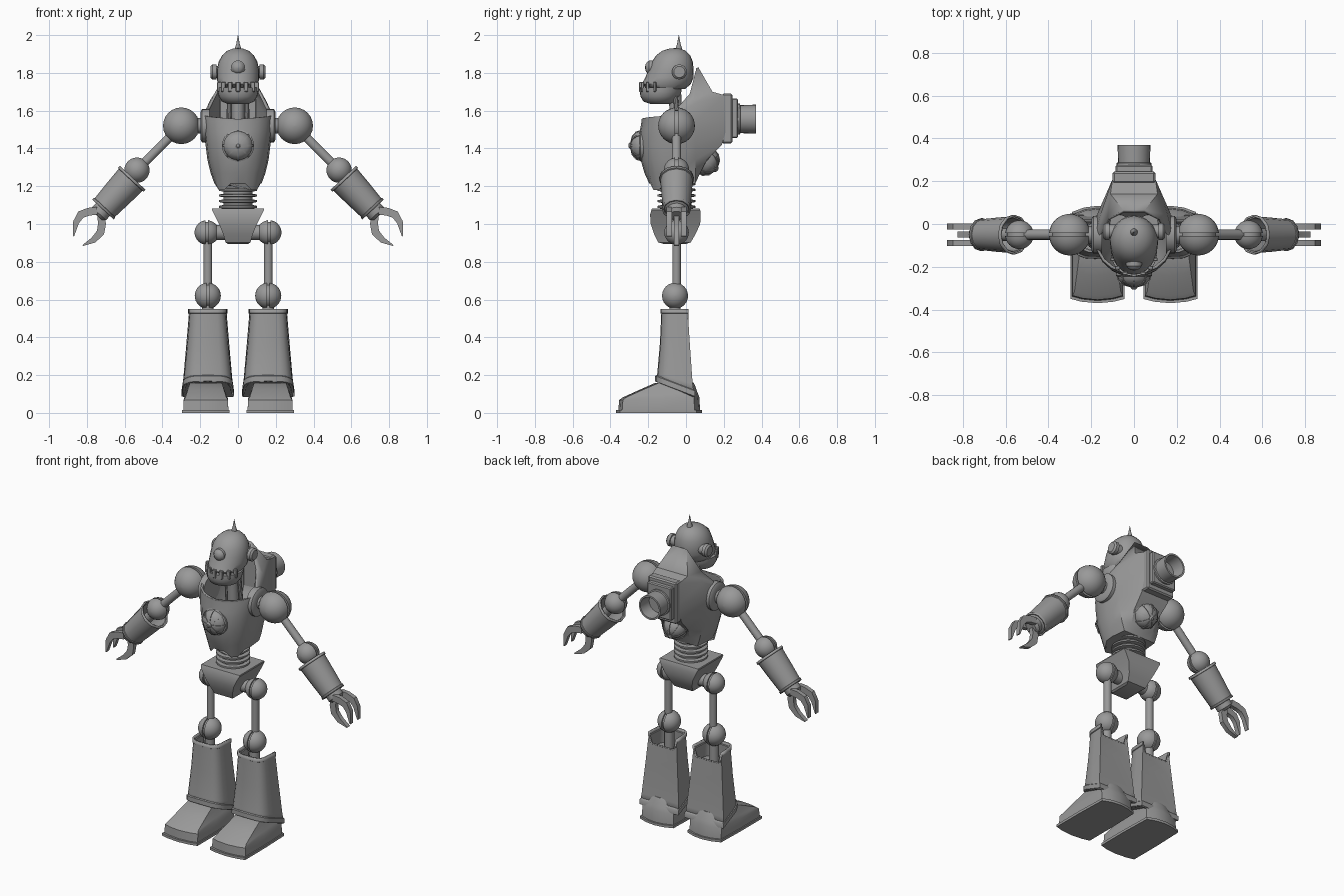
import bpy, bmesh, math
from mathutils import Vector

if "Cube" in bpy.data.objects:
    bpy.data.objects.remove(bpy.data.objects["Cube"])

metal = bpy.data.materials.new("grey metal")
metal.diffuse_color = (0.32, 0.32, 0.32, 1)
metal.use_nodes = True
metal.node_tree.nodes["Principled BSDF"].inputs["Base Color"].default_value = metal.diffuse_color


def finish(name, bm, wall=0, angle=35):
    bmesh.ops.remove_doubles(bm, verts=bm.verts, dist=1e-5)
    bmesh.ops.recalc_face_normals(bm, faces=bm.faces)
    me = bpy.data.meshes.new(name)
    bm.to_mesh(me)
    bm.free()
    ob = bpy.data.objects.new(name, me)
    bpy.context.collection.objects.link(ob)
    me.materials.append(metal)
    if wall:
        mod = ob.modifiers.new("wall", 'SOLIDIFY')
        mod.thickness, mod.offset = wall, -1
    bpy.context.view_layer.objects.active = ob
    ob.select_set(True)
    bpy.ops.object.shade_smooth_by_angle(angle=math.radians(angle))
    ob.select_set(False)
    return ob


def loft(name, rings, caps=(True, True), wall=0, angle=35):
    """Skin a stack of closed rings of equal point count."""
    bm = bmesh.new()
    rows = [[bm.verts.new(p) for p in r] for r in rings]
    n = len(rows[0])
    for a, b in zip(rows, rows[1:]):
        for i in range(n):
            j = (i + 1) % n
            bm.faces.new((a[i], a[j], b[j], b[i]))
    if caps[0]:
        bm.faces.new(rows[0])
    if caps[1]:
        bm.faces.new(rows[-1])
    return finish(name, bm, wall, angle)


def lathe(name, pos, axis, profile, n=24, caps=(True, True), wall=0, angle=35):
    """Revolve (radius, height) pairs about an axis starting at pos."""
    q = Vector(axis).to_track_quat('Z', 'Y')
    rings = [[Vector(pos) + q @ Vector((max(r, 1e-4) * math.cos(2 * math.pi * i / n),
                                        max(r, 1e-4) * math.sin(2 * math.pi * i / n), h))
              for i in range(n)] for r, h in profile]
    return loft(name, rings, caps, wall, angle)


def rod(name, a, b, r, n=14):
    d = Vector(b) - Vector(a)
    return lathe(name, a, d, [(r, 0), (r, d.length)], n)


def ball(name, pos, r, axis):
    """Joint ball with a narrow slot round its middle."""
    g = 0.007
    half = [(r * math.sin(t * math.pi / 16), -r * math.cos(t * math.pi / 16)) for t in range(8)]
    half += [(r, -g), (r * 0.86, -g)]
    return lathe(name, pos, axis, half + [(a, -h) for a, h in reversed(half)], 24)


def box(name, x, y, z, bevel=0.0):
    bm = bmesh.new()
    bmesh.ops.create_cube(bm, size=1)
    for v in bm.verts:
        v.co = [lo + (c + .5) * (hi - lo) for c, (lo, hi) in zip(v.co, (x, y, z))]
    if bevel:
        bmesh.ops.bevel(bm, geom=bm.edges, offset=bevel, segments=1, affect='EDGES')
    return finish(name, bm)


def ribbed_dome(name, pos, axis, r, h):
    """Round cover with eight raised ribs and a hub."""
    lathe(name, pos, axis, [(r, -.03), (r, .006), (r * .9, .01), (r * .86, h * .42),
                            (r * .6, h * .78), (r * .3, h * .93), (0, h)], 24)
    q = Vector(axis).to_track_quat('Z', 'Y')
    for i in range(8):
        a = i * math.pi / 4
        d, t = Vector((math.cos(a), math.sin(a), 0)), Vector((-math.sin(a), math.cos(a), 0))
        path = [(.96, .1), (.88, .5), (.6, .86), (.2, 1.0)]
        rings = []
        for k, z in path:
            c = d * r * k + Vector((0, 0, h * z))
            lo = c - Vector((0, 0, .012))
            rings.append([Vector(pos) + q @ p for p in
                          (c - t * .005, c + t * .005, lo + t * .005, lo - t * .005)])
        loft(name + "_rib", rings)
    lathe(name + "_hub", Vector(pos) + q @ Vector((0, 0, h - .01)), axis,
          [(r * .2, 0), (r * .2, .012), (r * .1, .02)], 12)


def ellipse(rx, ry, cy, z, n=24):
    return [(rx * math.cos(2 * math.pi * i / n), cy + ry * math.sin(2 * math.pi * i / n), z)
            for i in range(n)]


# Torso shell: rounded front, tapered back, collar rising to a hood
def mirrored(half):
    return half + [(-x, y, z) for x, y, z in reversed(half[1:-1])]


def body_ring(w, yf, wb, yb, z, dip=0):
    ym = -.05
    arc = [(w * math.sin(t * math.pi / 10), ym + (yf - ym) * math.cos(t * math.pi / 10) ** .8,
            z - (dip if t in (2, 3) else 0)) for t in range(5)]
    return mirrored(arc + [(w, ym, z), (w * .92, min(.05, yb), z), (wb, yb, z), (0, yb, z)])


def collar_ring(zf, side, bend, corner):
    front = [(.183 * math.sin(t * math.pi / 10),
              -.05 - .185 * math.cos(t * math.pi / 10) ** .8, zf + .004 * t) for t in range(5)]
    return mirrored(front + [side, bend, corner, (0,) + corner[1:]])


loft("torso", [
    body_ring(.125, -.195, .07, .05, 1.215, .035),
    body_ring(.145, -.22, .08, .075, 1.27),
    body_ring(.162, -.24, .09, .11, 1.34),
    body_ring(.172, -.25, .10, .19, 1.42),
    body_ring(.182, -.245, .10, .21, 1.49),
    body_ring(.185, -.235, .10, .21, 1.545),
    collar_ring(1.55, (.18, -.05, 1.585), (.155, .05, 1.64), (.10, .21, 1.68)),
    collar_ring(1.553, (.175, -.05, 1.595), (.145, .045, 1.66), (.11, .14, 1.70)),
    collar_ring(1.556, (.165, -.055, 1.605), (.125, .02, 1.69), (.05, .065, 1.83)),
], caps=(True, False), wall=.014, angle=30)
ribbed_dome("chest_cover", (0, -.235, 1.415), (0, -1, 0), .085, .06)
ribbed_dome("back_cover", (0, .10, 1.335), (0, .8, -.6), .082, .075)

# Backpack and exhaust
box("backpack_plate", (-.1, .1), (.19, .245), (1.425, 1.69), .008)
box("backpack_step", (-.086, .086), (.24, .275), (1.455, 1.665), .006)
lathe("exhaust", (0, .26, 1.555), (0, 1, 0),
      [(.082, 0), (.082, .025), (.074, .028), (.077, .11), (.066, .11), (.06, .03)], 24)

# Neck
rod("neck", (0, -.045, 1.4), (0, -.06, 1.72), .034)
for s in (-1, 1):
    rod("neck_pipe", (s * .05, -.03, 1.4), (s * .045, -.06, 1.72), .013, 10)

# Head
loft("skull", [ellipse(*r) for r in (
    (.09, .10, -.105, 1.715), (.108, .13, -.105, 1.74), (.112, .128, -.088, 1.775),
    (.111, .118, -.078, 1.82), (.102, .108, -.072, 1.86), (.084, .09, -.068, 1.893),
    (.057, .062, -.064, 1.917), (.028, .03, -.06, 1.928), (.001, .001, -.06, 1.931))], angle=50)
loft("jaw", [ellipse(*r) for r in (
    (.055, .055, -.135, 1.636), (.085, .085, -.14, 1.648), (.102, .103, -.138, 1.675),
    (.108, .11, -.135, 1.70), (.108, .111, -.133, 1.722))], angle=50)
for i in range(7):
    a = math.radians(-90 + (i - 3) * 24)
    x, y = .104 * math.cos(a), -.132 + .108 * math.sin(a)
    box("tooth", (x - .012, x + .012), (y - .008, y + .008), (1.70, 1.752), .003)
lathe("eye", (0, -.16, 1.828), (0, -1, 0),
      [(.038, 0), (.038, .035), (.032, .04), (.03, .045), (.018, .054), (0, .057)], 20)
for s in (-1, 1):
    lathe("ear", (s * .085, -.035, 1.805), (s, 0, 0),
          [(.032, 0), (.032, .03), (.04, .03), (.04, .05), (.03, .06), (.02, .06)], 16)
lathe("antenna", (0, -.038, 1.915), (0, 0, 1),
      [(.018, 0), (.017, .015), (.009, .04), (.001, .085)], 12)

# Waist with rings
rod("waist", (0, -.05, 1.04), (0, -.05, 1.27), .078, 24)
for i in range(5):
    lathe("waist_ring", (0, -.05, 1.082 + i * .03), (0, 0, 1),
          [(.08, 0), (.1, .004), (.1, .014), (.08, .018)], 24)

# Pelvis: wide flared top, narrow rounded base
loft("pelvis", [[(-w, yf, z), (w, yf, z), (w, yb, z), (-w, yb, z)] for w, yf, yb, z in (
    (.055, -.12, .0, .895), (.066, -.148, .025, .903), (.078, -.168, .05, .945),
    (.10, -.187, .075, 1.0), (.125, -.19, .078, 1.05), (.138, -.183, .075, 1.075),
    (.136, -.18, .072, 1.082))], angle=30)
rod("hip_axle", (-.16, -.05, .955), (.16, -.05, .955), .04, 16)


# Limbs, built once per side
def shin_ring(cx, w, yf, yb, z, back=0, slope=0):
    pts = [(w, yb)]
    for i in range(11):
        a = math.pi * i / 10
        c, f = math.cos(a), math.sin(a)
        ym = yb - .4 * (yb - yf)
        pts.append((w * .97 * math.copysign(abs(c) ** .55, c), ym - (ym - yf) * f ** .7))
    pts += [(-w, yb), (-w * .8, yb), (w * .8, yb)]
    last = len(pts) - 2
    return [(cx + x, y, z - slope * (y - yf) - (back if i >= last else 0))
            for i, (x, y) in enumerate(pts)]


def foot_ring(cx, w, yf, yb, z_front, z_back, arc=.02):
    """Ring whose height runs from z_front at the toe to z_back at the heel."""
    pts = [(w * x, yf + arc * x * x) for x in (-1, -.6, 0, .6, 1)]
    pts += [(w, (yf + yb) / 2)]
    pts += [(w * x, yb - arc * 1.6 * x * x) for x in (.95, .5, 0, -.5, -.95)] + [(-w, (yf + yb) / 2)]
    return [(cx + x, y, z_front + (z_back - z_front) * (y - yf) / (yb - yf)) for x, y in pts]


def finger(name, s, path, y, widths):
    rings = []
    for i, (x, z) in enumerate(path):
        a, b = path[max(i - 1, 0)], path[min(i + 1, len(path) - 1)]
        d = Vector((b[0] - a[0], b[1] - a[1])).normalized() * widths[i]
        rings.append([(s * (x + k * d.y), y + t, z - k * d.x)
                      for k, t in ((1, .014), (1, -.014), (-1, -.014), (-1, .014))])
    loft(name, rings)


for s in (-1, 1):
    Y = -.05
    # Arm
    lathe("shoulder_socket", (s * .15, Y, 1.52), (s, 0, 0),
          [(.088, 0), (.088, .04), (.075, .048), (.04, .048), (.04, .1)], 24)
    ball("shoulder", (s * .3, Y, 1.52), .097, (0, 1, 0))
    rod("upper_arm", (s * .3, Y, 1.52), (s * .535, Y, 1.285), .024)
    ball("elbow", (s * .535, Y, 1.285), .067, (0, 1, 0))
    rod("forearm_rod", (s * .535, Y, 1.285), (s * .70, Y, 1.10), .03)
    fore = Vector((s * .68, 0, -.73)).normalized()
    lathe("forearm_sleeve", (s * .558, Y, 1.245), fore,
          [(.093, 0), (.093, .014), (.086, .016), (.08, .12), (.073, .215),
           (.077, .217), (.077, .23)], 12, (False, False), .01)
    lathe("wrist", Vector((s * .558, Y, 1.245)) + fore * .19, fore,
          [(.066, 0), (.066, .03), (.05, .04), (.05, .07), (.035, .085)], 16)
    for y in (Y - .038, Y + .038):
        finger("finger", s, [(.745, 1.07), (.79, 1.065), (.832, 1.05), (.857, 1.01), (.871, .935)],
               y, (.02, .021, .021, .016, .003))
    finger("thumb", s, [(.725, 1.05), (.72, 1.0), (.728, .955), (.765, .915), (.822, .886)],
           Y, (.02, .021, .021, .016, .003))
    # Leg
    X = s * .16
    ball("hip", (s * .165, Y, .955), .065, (1, 0, 0))
    rod("thigh", (X, Y, .955), (X, Y, .62), .023)
    ball("knee", (X, -.058, .62), .069, (1, 0, 0))
    rod("shin_rod", (X, -.058, .62), (X, -.058, .2), .03)
    loft("shin", [
        shin_ring(X, .138, -.16, .045, .165, 0, .38),
        shin_ring(X, .132, -.152, .035, .21, 0, .3),
        shin_ring(X, .113, -.138, .02, .37),
        shin_ring(X, .10, -.131, .01, .525, .05),
        shin_ring(X, .104, -.136, .012, .528, .05),
        shin_ring(X, .104, -.136, .012, .55, .07)], (False, False), .012)
    loft("shin_floor", [shin_ring(X, .098, -.125, .005, z) for z in (.42, .44)])
    loft("ankle_band", [shin_ring(X, w, -.158 - d, .042 + d, z, 0, .38) for w, d, z in (
        (.134, 0, .165), (.14, .006, .168), (.139, .005, .196), (.131, -.002, .2))])
    # Foot
    F = s * .17
    loft("sole", [foot_ring(F, .126, -.37, .085, z, z) for z in (0, .016)])
    loft("foot", [foot_ring(F, .119, -.358, .075, .014, .014),
                  foot_ring(F, .117, -.354, .07, .068, .085),
                  foot_ring(F, .108, -.335, .06, .082, .11),
                  foot_ring(F, .095, -.24, .05, .125, .14),
                  foot_ring(F, .085, -.165, .04, .158, .16)], angle=40)
